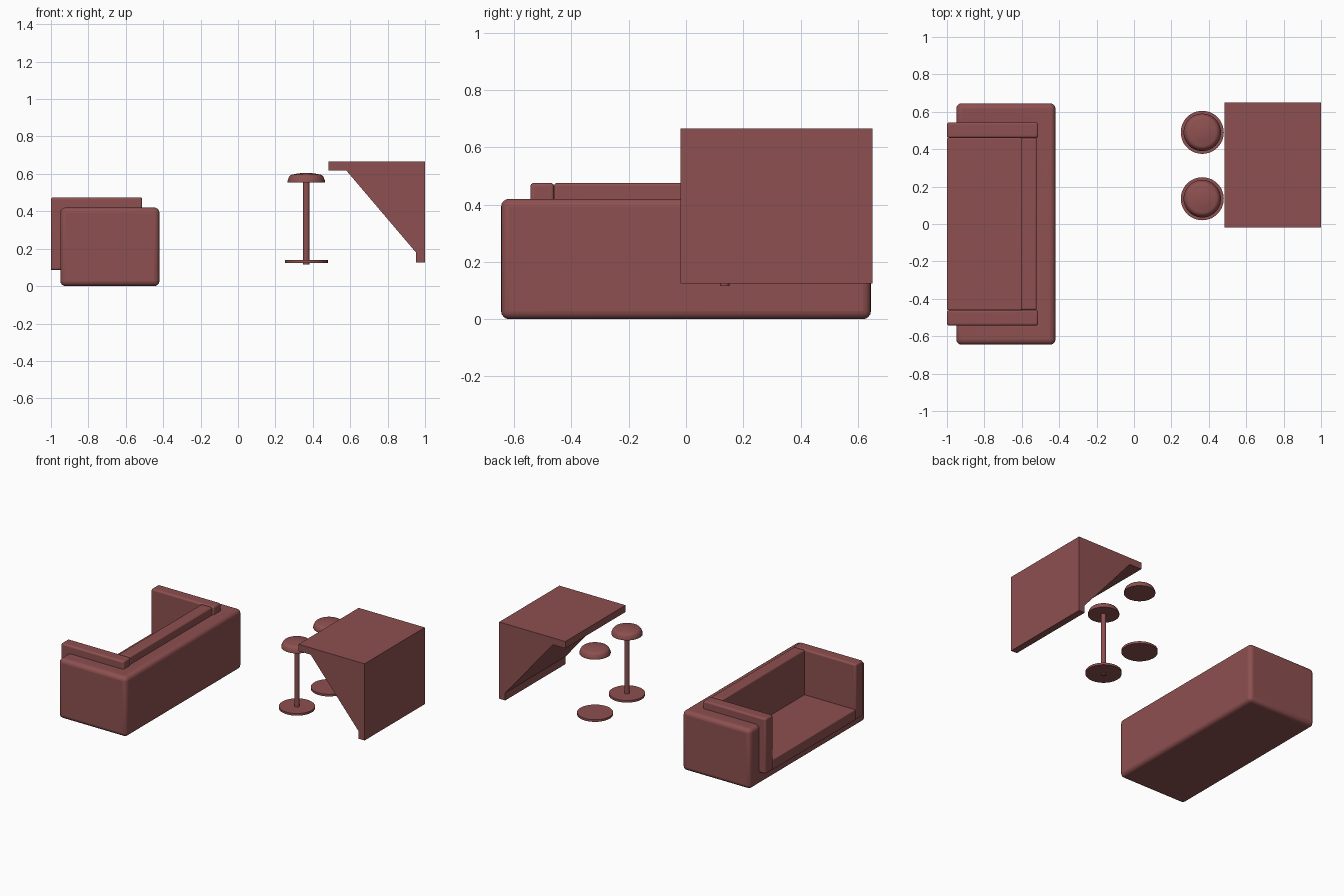
import bpy, bmesh, math

if "Cube" in bpy.data.objects:
    bpy.data.objects.remove(bpy.data.objects["Cube"])

mat = bpy.data.materials.new("oxblood")
mat.diffuse_color = (0.27, 0.08, 0.08, 1)
mat.use_nodes = True
mat.node_tree.nodes["Principled BSDF"].inputs["Base Color"].default_value = mat.diffuse_color


def finish(name, bm, smooth=True):
    bmesh.ops.recalc_face_normals(bm, faces=bm.faces)
    me = bpy.data.meshes.new(name)
    bm.to_mesh(me)
    bm.free()
    ob = bpy.data.objects.new(name, me)
    bpy.context.collection.objects.link(ob)
    me.materials.append(mat)
    bpy.ops.object.select_all(action='DESELECT')
    ob.select_set(True)
    bpy.context.view_layer.objects.active = ob
    if smooth:
        bpy.ops.object.shade_smooth_by_angle(angle=math.radians(35))
    return ob


def box(name, x, y, z, bevel=0.0):
    bm = bmesh.new()
    bmesh.ops.create_cube(bm, size=1)
    for v in bm.verts:
        v.co = [(a + b) / 2 + c * (b - a) for c, (a, b) in zip(v.co, (x, y, z))]
    ob = finish(name, bm)
    if bevel:
        add_bevel(ob, bevel)
    return ob


def add_bevel(ob, width):
    m = ob.modifiers.new("round", 'BEVEL')
    m.width, m.segments = width, 4
    m.limit_method = 'ANGLE'


def extrude_profile(name, pts, y0, y1):
    bm = bmesh.new()
    face = bm.faces.new([bm.verts.new((x, y0, z)) for x, z in pts])
    geo = bmesh.ops.extrude_face_region(bm, geom=[face])["geom"]
    verts = [g for g in geo if isinstance(g, bmesh.types.BMVert)]
    bmesh.ops.translate(bm, verts=verts, vec=(0, y1 - y0, 0))
    return finish(name, bm, False)


def lathe(name, profile, x, y, n=48):
    bm = bmesh.new()
    vs = [bm.verts.new((x + r, y, z)) for r, z in profile]
    edges = [bm.edges.new(p) for p in zip(vs, vs[1:])]
    bmesh.ops.spin(bm, geom=vs + edges, cent=(x, y, 0), axis=(0, 0, 1),
                   angle=2 * math.pi, steps=n)
    bmesh.ops.remove_doubles(bm, verts=bm.verts, dist=1e-5)
    return finish(name, bm)


# Sofa shell: rounded block hollowed where the cushions sit
shell = box("sofa_shell", (-0.95, -0.42), (-0.645, 0.645), (0, 0.42))
cutter = box("shell_cutter", (-1.2, -0.56), (-0.50, 0.50), (0.12, 0.8))
cutter.hide_render = True
cut = shell.modifiers.new("hollow", 'BOOLEAN')
cut.object, cut.operation, cut.solver = cutter, 'DIFFERENCE', 'EXACT'
bpy.context.view_layer.objects.active = shell
bpy.ops.object.modifier_apply(modifier="hollow")
bpy.data.objects.remove(cutter)
add_bevel(shell, 0.028)

# Sofa padding
box("seat_cushion", (-1.0, -0.57), (-0.46, 0.46), (0.085, 0.16), 0.006)
box("back_cushion", (-0.605, -0.52), (-0.46, 0.46), (0.10, 0.475), 0.01)
for side, (y0, y1) in (("front", (-0.543, -0.46)), ("rear", (0.46, 0.543))):
    box(side + "_arm_pad", (-1.0, -0.512), (y0, y1), (0.085, 0.475), 0.012)

# Counter: thin top over a solid sloping wedge
extrude_profile("counter", [(0.485, 0.665), (1.0, 0.665), (1.0, 0.125),
                            (0.953, 0.125), (0.953, 0.178), (0.58, 0.617),
                            (0.485, 0.617)], -0.02, 0.65)

# Stools: domed seat and disc foot; only the front one has a post
dome = [(0, 0.555), (0.1, 0.555), (0.1, 0.563)]
dome += [(0.07 + 0.027 * math.cos(a), 0.565 + 0.032 * math.sin(a))
         for a in (math.pi / 2 * i / 6 for i in range(1, 7))]
dome += [(0.045, 0.602), (0.02, 0.605), (0, 0.605)]
for label, y in (("front", 0.135), ("rear", 0.49)):
    lathe(label + "_stool_seat", dome, 0.365, y)
    lathe(label + "_stool_foot", [(0, 0.124), (0.115, 0.124), (0.115, 0.139),
                                  (0, 0.139)], 0.365, y)
lathe("front_stool_post", [(0, 0.115), (0.017, 0.115), (0.017, 0.56), (0, 0.56)],
      0.365, 0.135, 24)
